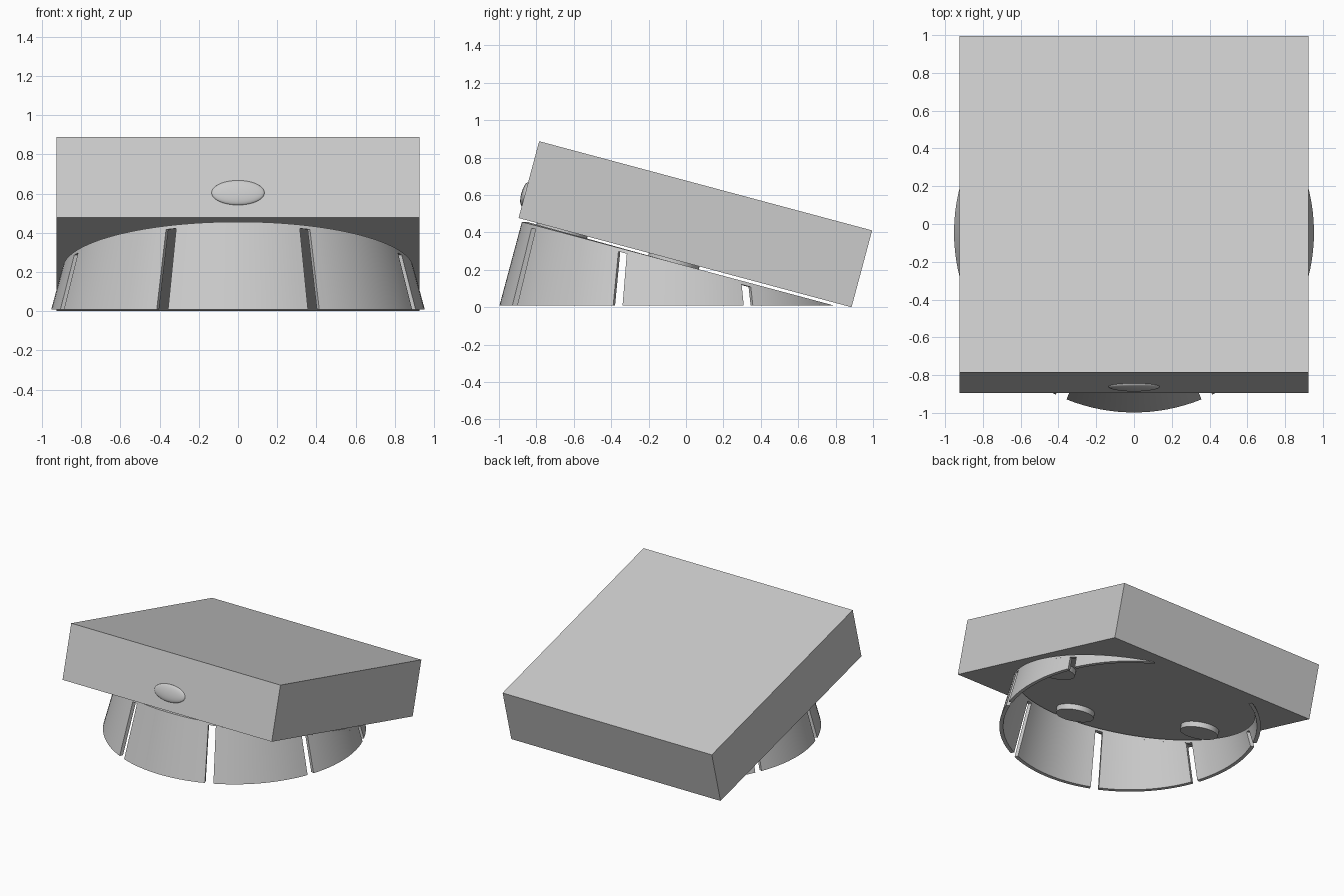
import bpy, bmesh, math
from mathutils import Matrix, Vector

if "Cube" in bpy.data.objects:
    bpy.data.objects.remove(bpy.data.objects["Cube"])

TILT = math.radians(-15)
FRAME = Matrix.Translation((0, -0.005, 0.2385)) @ Matrix.Rotation(TILT, 4, 'X')
SLOPE = math.tan(math.radians(15))
RADIUS, CENTRE_Y, FLOOR, WALL = 0.955, -0.045, 0.008, 0.028

grey = bpy.data.materials.new("plain grey")
grey.diffuse_color = (0.6, 0.6, 0.6, 1)
grey.use_nodes = True
grey.node_tree.nodes["Principled BSDF"].inputs["Base Color"].default_value = grey.diffuse_color


def finish(bm, name, smooth=True):
    bmesh.ops.recalc_face_normals(bm, faces=bm.faces)
    me = bpy.data.meshes.new(name)
    bm.to_mesh(me)
    bm.free()
    me.materials.append(grey)
    ob = bpy.data.objects.new(name, me)
    bpy.context.collection.objects.link(ob)
    if smooth:
        bpy.context.view_layer.objects.active = ob
        ob.select_set(True)
        bpy.ops.object.shade_smooth_by_angle(angle=math.radians(35))
        ob.select_set(False)
    return ob


def height(angle, gap):
    """Height where the flared wall meets the tilted plane, gap below the slab."""
    c = math.cos(angle)
    a = 0.2372 - gap - SLOPE * CENTRE_Y
    return (a + SLOPE * RADIUS * c) / (1 + SLOPE ** 2 * c)


def wall(name, start, end, low, high):
    """Curved flared wall; angles in degrees from the front."""
    bm = bmesh.new()
    steps = max(2, round((end - start) / 3))
    rings = []
    for i in range(steps + 1):
        t = math.radians(start + (end - start) * i / steps)
        lo = max(FLOOR, low(t))
        hi = max(lo + 0.001, high(t))
        ring = []
        for z, inset in ((lo, 0), (hi, 0), (hi, WALL), (lo, WALL)):
            r = RADIUS - SLOPE * z - inset
            ring.append(bm.verts.new((r * math.sin(t), CENTRE_Y - r * math.cos(t), z)))
        rings.append(ring)
    for a, b in zip(rings, rings[1:]):
        for k in range(4):
            n = (k + 1) % 4
            bm.faces.new((a[k], a[n], b[n], b[k]))
    bm.faces.new(rings[0])
    bm.faces.new(rings[-1])
    return finish(bm, name)


# Tilted slab
bm = bmesh.new()
bmesh.ops.create_cube(bm, size=1, matrix=FRAME @ Matrix.Translation((0, 0, 0.2125))
                      @ Matrix.Diagonal((1.85, 1.843, 0.425, 1)))
finish(bm, "tilted_slab", smooth=False)

# Flared base segments, separated by narrow slots
spans = [(-22, 22)]
for side in (1, -1):
    for a, b in ((25.8, 68.8), (72, 111.8), (115, 143)):
        spans.append((a, b) if side > 0 else (-b, -a))
for i, (a, b) in enumerate(spans):
    wall(f"base_segment_{i + 1}", a, b, lambda t: FLOOR, lambda t: height(t, 0.035))

# Continuous lip joining the tops of the segments
wall("base_lip", -151, 151, lambda t: height(t, 0.036), lambda t: height(t, 0.016))

# Round pads between the slab and the lip
for i, (x, u) in enumerate(((0, -0.68), (0.68, -0.06), (-0.68, -0.06))):
    bm = bmesh.new()
    bmesh.ops.create_cone(bm, cap_ends=True, segments=40, radius1=0.14, radius2=0.14,
                          depth=0.04, matrix=FRAME @ Matrix.Translation((x, u, -0.02)))
    finish(bm, f"round_pad_{i + 1}")

# Shallow domed button on the front edge of the slab
bm = bmesh.new()
bmesh.ops.create_uvsphere(bm, u_segments=40, v_segments=20, radius=1,
                          matrix=FRAME @ Matrix.Translation((0, -0.9215, 0.132))
                          @ Matrix.Diagonal((0.135, 0.02, 0.065, 1)))
finish(bm, "front_button")
